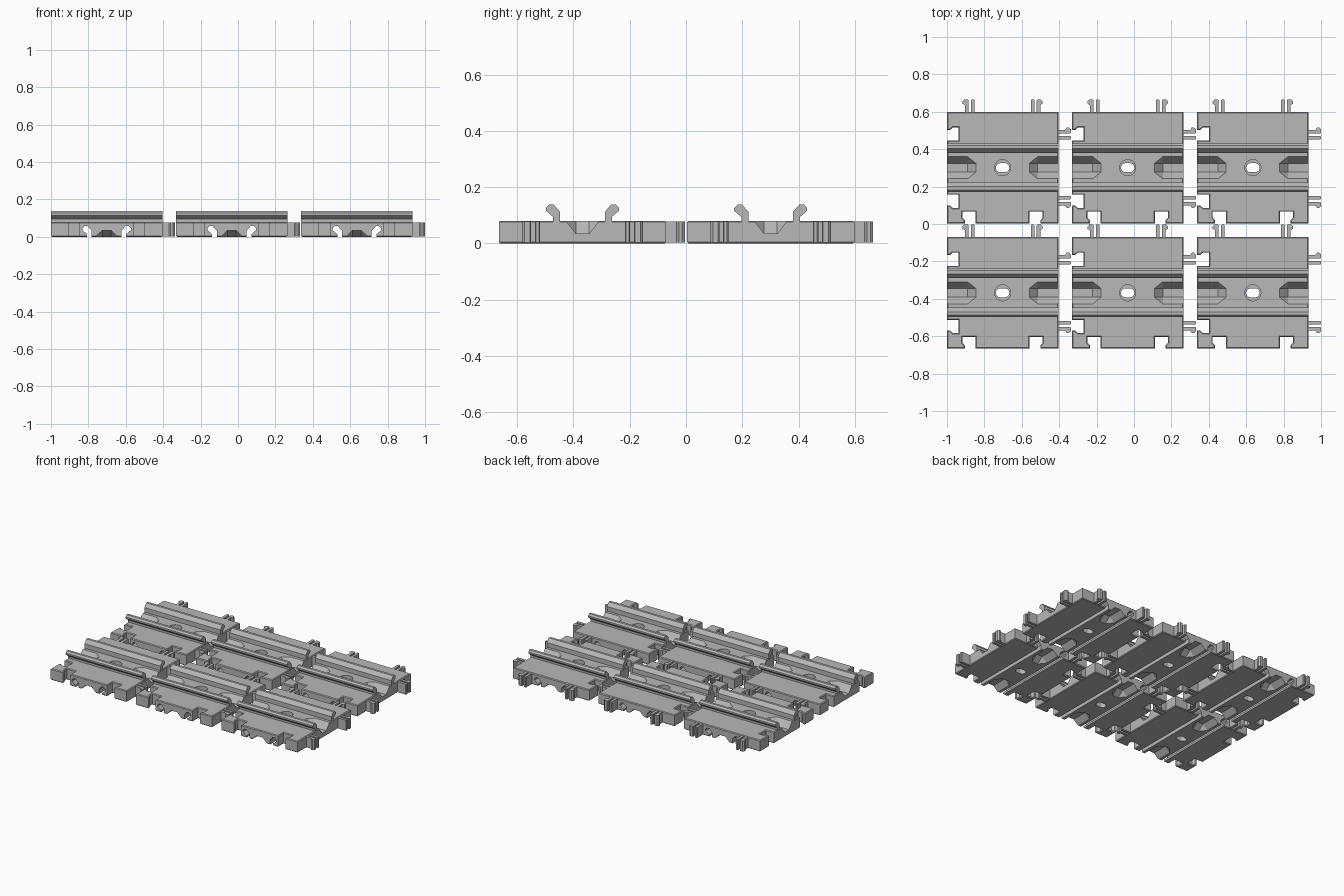
import bpy, bmesh, math
from mathutils import Vector

if "Cube" in bpy.data.objects:
    bpy.data.objects.remove(bpy.data.objects["Cube"])

S = 0.595        # tile side
H = 0.08         # plate height
TAB = 0.067      # clip length
PITCH = 0.669    # tile spacing
X0, Y0 = -1.0, -0.6655

grey = bpy.data.materials.new("grey_plastic")
grey.diffuse_color = (0.48, 0.48, 0.48, 1)
grey.use_nodes = True
grey.node_tree.nodes["Principled BSDF"].inputs["Base Color"].default_value = grey.diffuse_color


def make(name, bm):
    bmesh.ops.recalc_face_normals(bm, faces=bm.faces)
    me = bpy.data.meshes.new(name)
    bm.to_mesh(me)
    bm.free()
    me.materials.append(grey)
    ob = bpy.data.objects.new(name, me)
    bpy.context.collection.objects.link(ob)
    return ob


def prism(bm, base, offset):
    """Extrude a closed 3D outline along an offset."""
    f = bm.faces.new([bm.verts.new(p) for p in base])
    ext = bmesh.ops.extrude_face_region(bm, geom=[f])["geom"]
    bmesh.ops.translate(bm, vec=offset, verts=[v for v in ext if isinstance(v, bmesh.types.BMVert)])


def mirror(pts):
    return [(S - a, b) for a, b in reversed(pts)]


def swap(pts):
    return [(b, a) for a, b in pts]


# Plate outline with undercut clip sockets on the front and left edges
socket = [(0.096, 0), (0.096, 0.016), (0.083, 0.03), (0.083, 0.062), (0.153, 0.062), (0.153, 0)]
edge = socket + mirror(socket)
outline = [(0, 0)] + edge + [(S, 0), (S, S), (0, S)] + swap(edge)[::-1]
bm = bmesh.new()
prism(bm, [(x, y, 0) for x, y in outline], (0, 0, H))
rim = [e for e in bm.edges if abs(e.verts[0].co.z - e.verts[1].co.z) < 1e-5]
bmesh.ops.bevel(bm, geom=rim, offset=0.005, segments=1, affect='EDGES')
plate = make("plate", bm)

# Hooked rail section, height measured from the plate
hook = [(0.218, 0), (0.218, 0.032), (0.196, 0.057), (0.179, 0.057), (0.168, 0.046),
        (0.168, 0.035), (0.193, 0.014), (0.193, 0)]
cutters = []

# Grooves under the plate that take the rails of another tile
for side in (hook, mirror(hook)):
    bm = bmesh.new()
    pts = [(a, -0.1, b if b > 0 else -0.02) for a, b in side]
    prism(bm, pts, (0, S + 0.2, 0))
    cutters.append(make("groove_cutter", bm))


# Tapered pockets: on top at the left and right, below at the front and back
def pocket(flip, below):
    mid, w, n, d, up = S / 2, 0.059, 0.023, 0.046, 0.02
    if below:
        d = 0.035
    pts = []
    for a in (-0.02, 0.11):
        pts += [(a, -w, 0), (a, w, 0), (a, -n, d), (a, n, d)]
    pts += [(0.155, -n, 0), (0.155, n, 0)]
    pts += [(a, b, -up) for a, b, c in pts if c == 0]
    bm = bmesh.new()
    for a, b, c in pts:
        a = S - a if flip else a
        co = (mid + b, a, c) if below else (a, mid + b, H - c)
        bm.verts.new(co)
    bmesh.ops.convex_hull(bm, input=bm.verts)
    return make("pocket_cutter", bm)


for flip in (False, True):
    for below in (False, True):
        cutters.append(pocket(flip, below))


# Central screw slot with a round recess
def slot(rx, ry, straight, z0):
    pts = []
    for i in range(32):
        t = 2 * math.pi * (i + 0.5) / 32
        shift = math.copysign(straight, math.cos(t))
        pts.append((S / 2 + shift + rx * math.cos(t), S / 2 + ry * math.sin(t), z0))
    bm = bmesh.new()
    prism(bm, pts, (0, 0, 0.2 - z0))
    return make("slot_cutter", bm)


cutters += [slot(0.043, 0.043, 0, 0.045), slot(0.024, 0.024, 0.012, -0.1)]

for c in cutters:
    c.hide_render = True
    m = plate.modifiers.new("cut", 'BOOLEAN')
    m.operation, m.solver, m.object = 'DIFFERENCE', 'EXACT', c
dg = bpy.context.evaluated_depsgraph_get()
plate_mesh = bpy.data.meshes.new_from_object(plate.evaluated_get(dg))
plate.modifiers.clear()
plate.data = plate_mesh
for c in cutters:
    bpy.data.objects.remove(c)

# Pair of hooked rails along x
bm = bmesh.new()
for side in (hook, mirror(hook)):
    prism(bm, [(0, a, H + (b if b > 0 else -0.004)) for a, b in side], (S, 0, 0))
rails = make("rails", bm)

# Snap clips: a hooked outer prong and a straight inner prong
E = S + TAB
outer = [(0.115, S - 0.006), (0.115, E - 0.004), (0.111, E), (0.092, E), (0.083, E - 0.01),
         (0.083, E - 0.022), (0.096, E - 0.03), (0.096, S - 0.006)]
inner = [(0.147, S - 0.006), (0.147, E - 0.004), (0.143, E), (0.132, E), (0.128, E - 0.004),
         (0.128, S - 0.006)]
prongs = [outer, inner, mirror(outer), mirror(inner)]


def clips(name, turn):
    bm = bmesh.new()
    for p in prongs:
        prism(bm, [(x, y, 0.003) for x, y in (swap(p) if turn else p)], (0, 0, H - 0.006))
    return make(name, bm)


parts = [plate, rails, clips("back_clips", False), clips("right_clips", True)]

# Repeat the tile in a grid of three by two
for i in range(3):
    for j in range(2):
        for p in parts:
            ob = p if i == j == 0 else p.copy()
            if ob is not p:
                bpy.context.collection.objects.link(ob)
            ob.location = Vector((X0 + i * PITCH, Y0 + j * PITCH, 0))
